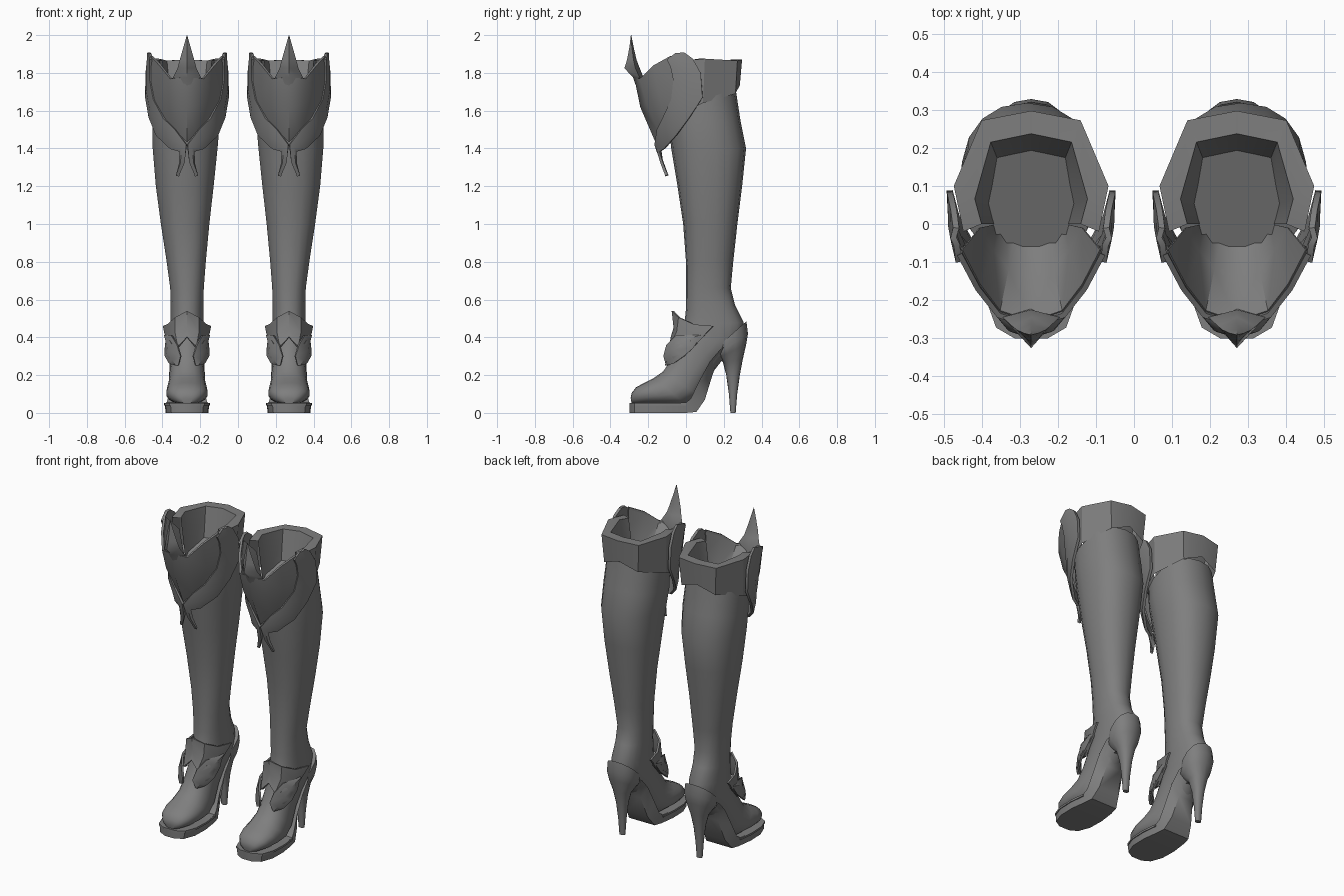
import bpy, bmesh, math

leather = bpy.data.materials.new("dark grey leather")
leather.diffuse_color = (0.21, 0.21, 0.21, 1)
BOOT_X = 0.27


def add(name, verts, faces, mirror=False, thick=0, angle=35):
    """One part for both boots; mirror doubles a half part about the boot's middle."""
    for side, s in (("left", -1), ("right", 1)):
        bm = bmesh.new()
        for m in ((1, -1) if mirror else (1,)):
            vs = [bm.verts.new((s * (BOOT_X + m * x), y, z)) for x, y, z in verts]
            for f in faces:
                bm.faces.new([vs[i] for i in f])
        bmesh.ops.remove_doubles(bm, verts=bm.verts, dist=0.0008)
        bmesh.ops.recalc_face_normals(bm, faces=bm.faces)
        me = bpy.data.meshes.new(name)
        bm.to_mesh(me)
        bm.free()
        me.materials.append(leather)
        ob = bpy.data.objects.new(side + "_" + name, me)
        bpy.context.collection.objects.link(ob)
        bpy.ops.object.select_all(action='DESELECT')
        ob.select_set(True)
        bpy.context.view_layer.objects.active = ob
        if thick:
            mod = ob.modifiers.new("thickness", 'SOLIDIFY')
            mod.thickness = thick
            mod.offset = 0
            bpy.ops.object.convert(target='MESH')
        bpy.ops.object.shade_smooth_by_angle(angle=math.radians(angle))


def loft(rows, closed=False, caps=False):
    """Skin rows of equal length."""
    n = len(rows[0])
    verts = [p for r in rows for p in r]
    faces = []
    for i in range(len(rows) - 1):
        for j in range(n if closed else n - 1):
            k = (j + 1) % n
            faces.append((i * n + j, i * n + k, (i + 1) * n + k, (i + 1) * n + j))
    if caps:
        faces += [tuple(range(n)), tuple(range(len(verts) - n, len(verts)))]
    return verts, faces


def ring(yf, zf, yb, zb, w, cx=0, n=18, p=0.88):
    """Rounded tilted ring between a front point and a back point."""
    pts = []
    for i in range(n):
        a = 2 * math.pi * i / n
        c, s = math.cos(a), math.sin(a)
        c = math.copysign(abs(c) ** p, c)
        s = math.copysign(abs(s) ** p, s)
        pts.append((cx + w * s, (yf + yb) / 2 + c * (yf - yb) / 2,
                    (zf + zb) / 2 + c * (zf - zb) / 2))
    return pts


# shaft and foot in one skin, from the knee down to the toe
boot = [(-.1, 1.58, .262, 1.72, .172, .006), (-.09, 1.5, .288, 1.55, .18, .006),
        (-.078, 1.4, .318, 1.4, .174, .01), (-.045, 1.2, .297, 1.2, .155, .012),
        (-.015, 1, .272, 1, .13, .01), (0, .8, .25, .8, .105, .004),
        (0, .66, .237, .66, .09), (0, .55, .26, .57, .088), (-.01, .46, .305, .48, .088),
        (-.03, .4, .3, .37, .09), (-.05, .34, .2, .29, .09), (-.08, .28, .13, .2, .09),
        (-.12, .22, .07, .09, .098), (-.17, .185, 0, .045, .108),
        (-.22, .16, -.1, .045, .11), (-.265, .135, -.2, .045, .095),
        (-.288, .105, -.265, .045, .062), (-.293, .08, -.288, .05, .03)]
add("shaft_and_foot", *loft([ring(*r) for r in boot], True, True), angle=50)

# platform sole running up into the arch: upper y, z, width, lower y, z, width
sole = [(-.3, .05, .04, -.3, 0, .035), (-.272, .05, .088, -.272, 0, .083),
        (-.2, .05, .114, -.2, 0, .11), (-.1, .05, .118, -.1, 0, .113),
        (0, .055, .108, .0, 0, .1), (.025, .075, .102, .055, .005, .09),
        (.065, .16, .095, .1, .07, .072), (.125, .27, .093, .14, .2, .05),
        (.18, .335, .09, .165, .27, .035), (.24, .38, .07, .21, .28, .03)]
add("platform_sole", *loft([[(a, yu, zu), (b, yl, zl), (-b, yl, zl), (-a, yu, zu)]
                            for yu, zu, a, yl, zl, b in sole], True, True))

# thin welt around the toe
add("welt", *loft([[(w + .004, y, .052), (w + .004, y, .04), (-w - .004, y, .04), (-w - .004, y, .052)]
                   for y, _, w, *_ in sole[:5]], True, True))

# heel stem flaring into the heel cup
heel = [(.235, 0, .263, 0, .018), (.227, .1, .271, .1, .024), (.213, .2, .285, .2, .034),
        (.195, .27, .3, .28, .052), (.165, .29, .318, .36, .08),
        (.15, .3, .328, .42, .092), (.15, .335, .32, .485, .09)]
add("heel", *loft([ring(*r, n=14) for r in heel], True, True), angle=50)

# folded cuff: lower outer, upper outer, upper inner, lower inner, floor
cuff = [[(0, .285, 1.735), (0, .297, 1.87), (0, .237, 1.87), (0, .17, 1.6), (0, .09, 1.56)],
        [(.118, .262, 1.69), (.13, .272, 1.865), (.106, .215, 1.865), (.08, .15, 1.58), (0, .09, 1.56)],
        [(.192, .09, 1.64), (.203, .1, 1.875), (.148, .066, 1.875), (.1, .05, 1.56), (0, .05, 1.56)],
        [(.175, -.02, 1.59), (.178, -.02, 1.865), (.13, 0, 1.865), (.09, 0, 1.56), (0, 0, 1.56)]]
verts, faces = loft(cuff)
faces = [f for f in faces if f[0] != 3]
faces.append((3, 4, 8))
add("cuff", verts, faces, True, angle=30)

# knee guard with a pointed lower edge
guard_top = [(0, -.268, 1.78), (.085, -.24, 1.77), (.14, -.17, 1.84), (.188, -.08, 1.89)]
add("knee_guard", *loft([
    guard_top,
    [(0, -.235, 1.62), (.08, -.205, 1.64), (.14, -.14, 1.69), (.185, -.06, 1.75)],
    [(0, -.155, 1.435), (.05, -.14, 1.49), (.11, -.11, 1.55), (.17, -.06, 1.64)]]),
    True, .014, 40)

# sloping lining behind the knee guard
add("knee_lining", *loft([
    [(x * .97, y + .012, z - .01) for x, y, z in guard_top],
    [(0, -.14, 1.64), (.06, -.12, 1.65), (.1, -.07, 1.68), (.135, -.01, 1.8)],
    [(0, 0, 1.56), (.04, 0, 1.56), (.07, 0, 1.56), (.09, 0, 1.56)]]), True, .004)

# side wings sweeping round to a curled tail: inner edge, outer edge
wing = [((.045, -.1, 1.255), (.047, -.1, 1.258)), ((.012, -.128, 1.33), (.034, -.122, 1.32)),
        ((.002, -.16, 1.42), (.035, -.135, 1.385)), ((.06, -.148, 1.5), (.085, -.112, 1.4)),
        ((.12, -.12, 1.56), (.158, -.05, 1.47)), ((.172, -.075, 1.66), (.196, .02, 1.565)),
        ((.19, -.065, 1.76), (.214, .088, 1.67)), ((.192, -.08, 1.83), (.212, .078, 1.8)),
        ((.19, -.1, 1.87), (.203, .035, 1.875)), ((.195, -.055, 1.903), (.197, -.01, 1.907))]
wing_rows = []
for a, b in wing:
    mid = [(p + q) / 2 for p, q in zip(a, b)]
    wing_rows.append([a, (mid[0] + .008, mid[1] - .004, mid[2]), b])
add("side_wing", *loft(wing_rows), True, .016, 40)

# upright knee spike: z, ridge y, side x, side y, back y
spike = [(2, -.292, .001, -.291, -.29), (1.94, -.299, .018, -.287, -.278),
         (1.87, -.312, .038, -.278, -.262), (1.825, -.326, .05, -.268, -.245),
         (1.775, -.28, .075, -.245, -.225), (1.7, -.254, .03, -.238, -.22)]
add("knee_spike", *loft([[(0, r, z), (x, sy, z), (0, b, z), (-x, sy, z)]
                         for z, r, x, sy, b in spike], True, True), angle=50)

# winged ankle collar
add("ankle_collar", *loft([
    [(0, -.07, .54), (.06, -.035, .505), (.1, .045, .468), (.122, .145, .46)],
    [(0, -.06, .45), (.06, -.045, .43), (.1, .02, .41), (.115, .11, .425)],
    [(0, -.075, .4), (.045, -.085, .35), (.092, 0, .31), (.107, .09, .4)]]),
    True, .012, 40)

# leaf petals beside the instep, each with a smaller raised leaf
leaf = [((.045, -.1, .252), (.047, -.1, .254)), ((.032, -.115, .3), (.09, -.065, .262)),
        ((.05, -.1, .36), (.112, -.01, .3)), ((.08, -.05, .41), (.112, .04, .345)),
        ((.104, .08, .41), (.105, .081, .41))]
for name, k, lift in (("ankle_petal", 1, 0), ("petal_vein", .6, .007)):
    rows = []
    for a, b in leaf:
        m = [(p + q) / 2 for p, q in zip(a, b)]
        rows.append([tuple(c + (v - c) * k + o for v, c, o in zip(pt, (.08, -.03, .335), (lift, -lift, 0)))
                     for pt in (a, (m[0] + .012, m[1] - .008, m[2]), b)])
    add(name, *loft(rows), True, .012, 40)
